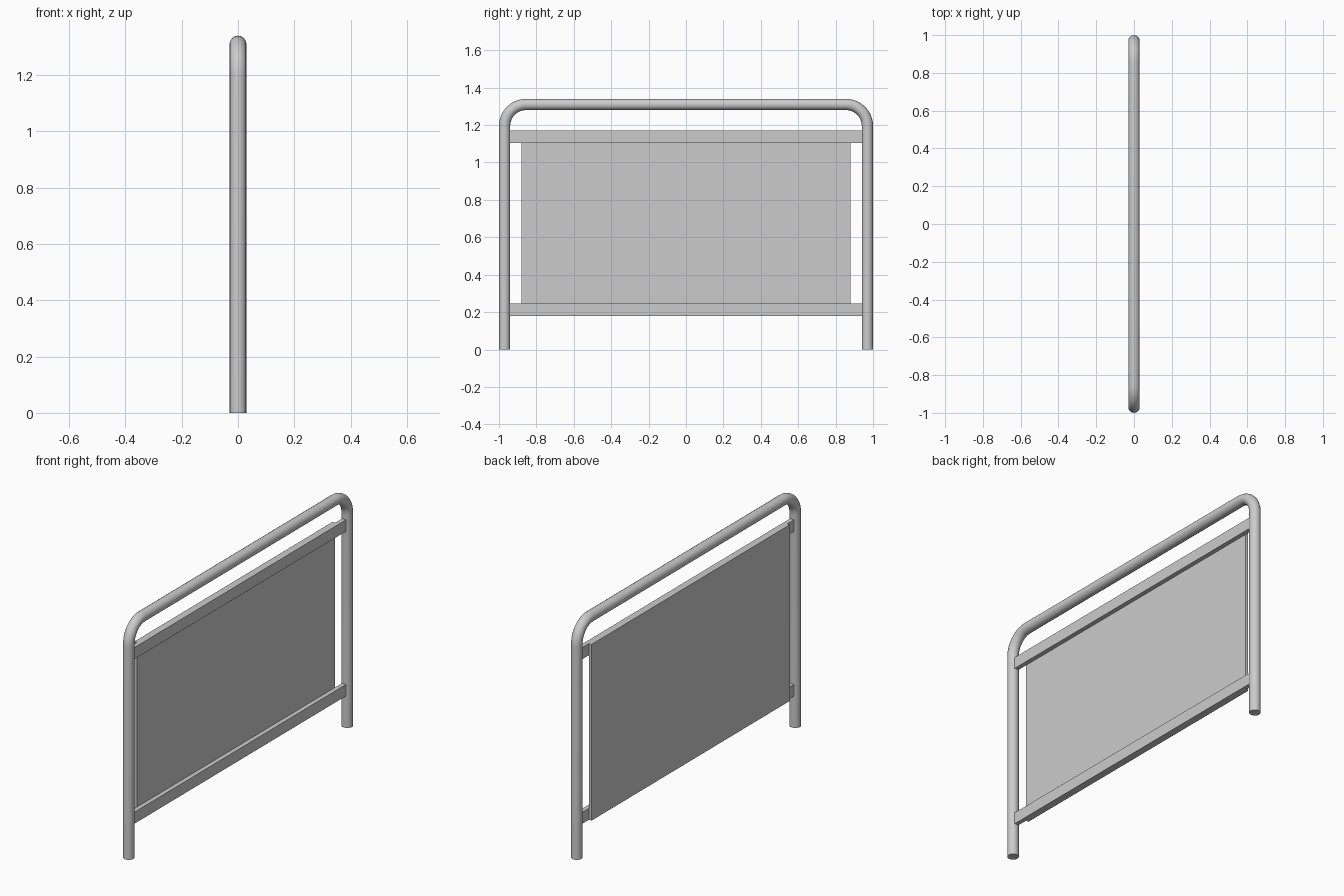
import bpy
from math import sin, cos, pi

if "Cube" in bpy.data.objects:
    bpy.data.objects.remove(bpy.data.objects["Cube"])

# Bent tube frame: planar path with two rounded corners
R, Y, Z, BEND, STEPS = 0.03, 0.97, 1.31, 0.115, 12
half = [(0, Y, 0)]
for i in range(STEPS + 1):
    a = i / STEPS * pi / 2
    half.append((0, Y - BEND + BEND * cos(a), Z - BEND + BEND * sin(a)))
path = half + [(0, -y, z) for _, y, z in reversed(half)]

curve = bpy.data.curves.new("tube_frame", "CURVE")
curve.dimensions = "3D"
curve.bevel_depth = R
curve.bevel_resolution = 6
curve.use_fill_caps = True
spline = curve.splines.new("POLY")
spline.points.add(len(path) - 1)
for point, co in zip(spline.points, path):
    point.co = (*co, 1)
frame = bpy.data.objects.new("tube_frame", curve)
bpy.context.collection.objects.link(frame)
bpy.context.view_layer.objects.active = frame
frame.select_set(True)
bpy.ops.object.convert(target="MESH")
bpy.ops.object.shade_smooth_by_angle()


def box(name, x0, x1, half_y, z0, z1):
    bpy.ops.mesh.primitive_cube_add(size=1, location=((x0 + x1) / 2, 0, (z0 + z1) / 2))
    ob = bpy.context.object
    ob.name = name
    ob.scale = (x1 - x0, 2 * half_y, z1 - z0)
    bpy.ops.object.transform_apply(location=False, rotation=False, scale=True)


# Flat cross rails running between the posts
box("upper_rail", -0.0125, 0.0125, 0.945, 1.105, 1.17)
box("lower_rail", -0.0125, 0.0125, 0.945, 0.18, 0.245)

# Infill panel fixed to the back of the rails
box("infill_panel", -0.029, -0.0125, 0.88, 0.18, 1.17)
